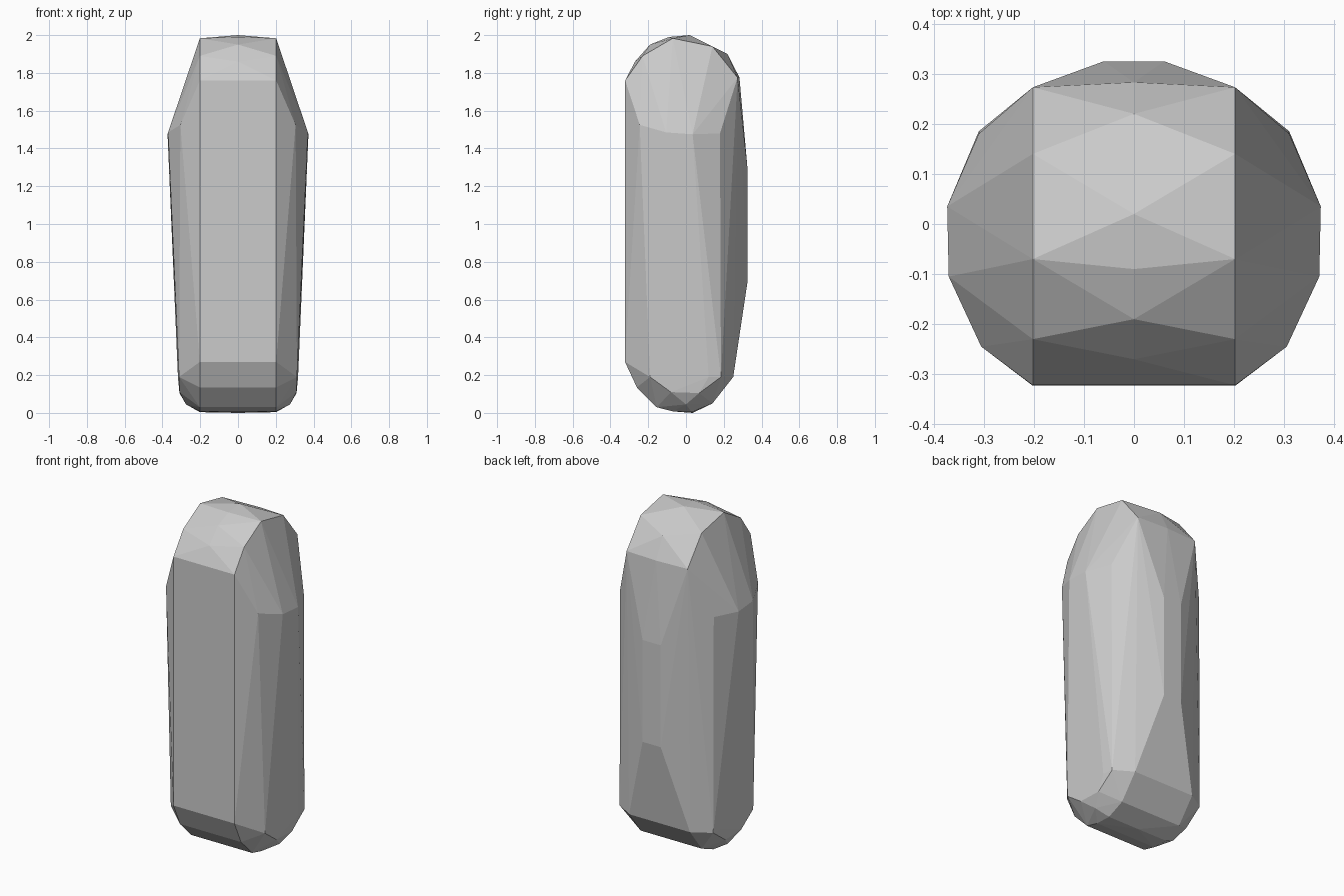
import bpy, bmesh

if "Cube" in bpy.data.objects:
    bpy.data.objects.remove(bpy.data.objects["Cube"])

# Slab profile (y, z) shared by both edges at x = +-0.2
edge = [(-.323, .27), (-.322, 1.76), (-.23, 1.89), (-.07, 1.983), (.14, 1.94),
        (.273, 1.775), (.25, .19), (.14, .05), (.03, .004), (-.07, .008),
        (-.155, .03), (-.26, .135)]
# Slight crown on the centre line of the domed top and the underside
crown = [(-.27, 1.86), (-.19, 1.95), (-.09, 1.99), (.02, 2.0), (.22, 1.9),
         (.283, 1.775), (.035, 0)]
# Bulging side points (x, y, z): wide shoulder, narrower foot
side = [(.305, -.245, 1.525), (.37, -.105, 1.485), (.373, .035, 1.475),
        (.31, .18, 1.48), (.312, -.19, .19), (.31, -.08, .11), (.31, .07, .105),
        (.318, .12, .19), (.31, .185, .19), (.275, 0, .045)]
# Rounded back panel
back = [(.06, .325, 1.3), (.06, .325, .69)]

pts = [(0, y, z) for y, z in crown]
for s in (-1, 1):
    pts += [(s * .202, y, z) for y, z in edge]
    pts += [(s * x, y, z) for x, y, z in side + back]

# Faceted body: the convex skin around the sections
bm = bmesh.new()
for p in pts:
    bm.verts.new(p)
hull = bmesh.ops.convex_hull(bm, input=bm.verts[:])
loose = [v for v in bm.verts if not v.link_faces]
bmesh.ops.delete(bm, geom=loose, context='VERTS')
bmesh.ops.recalc_face_normals(bm, faces=bm.faces[:])
mesh = bpy.data.meshes.new("faceted_body")
bm.to_mesh(mesh)
bm.free()
bpy.context.collection.objects.link(bpy.data.objects.new("faceted_body", mesh))
